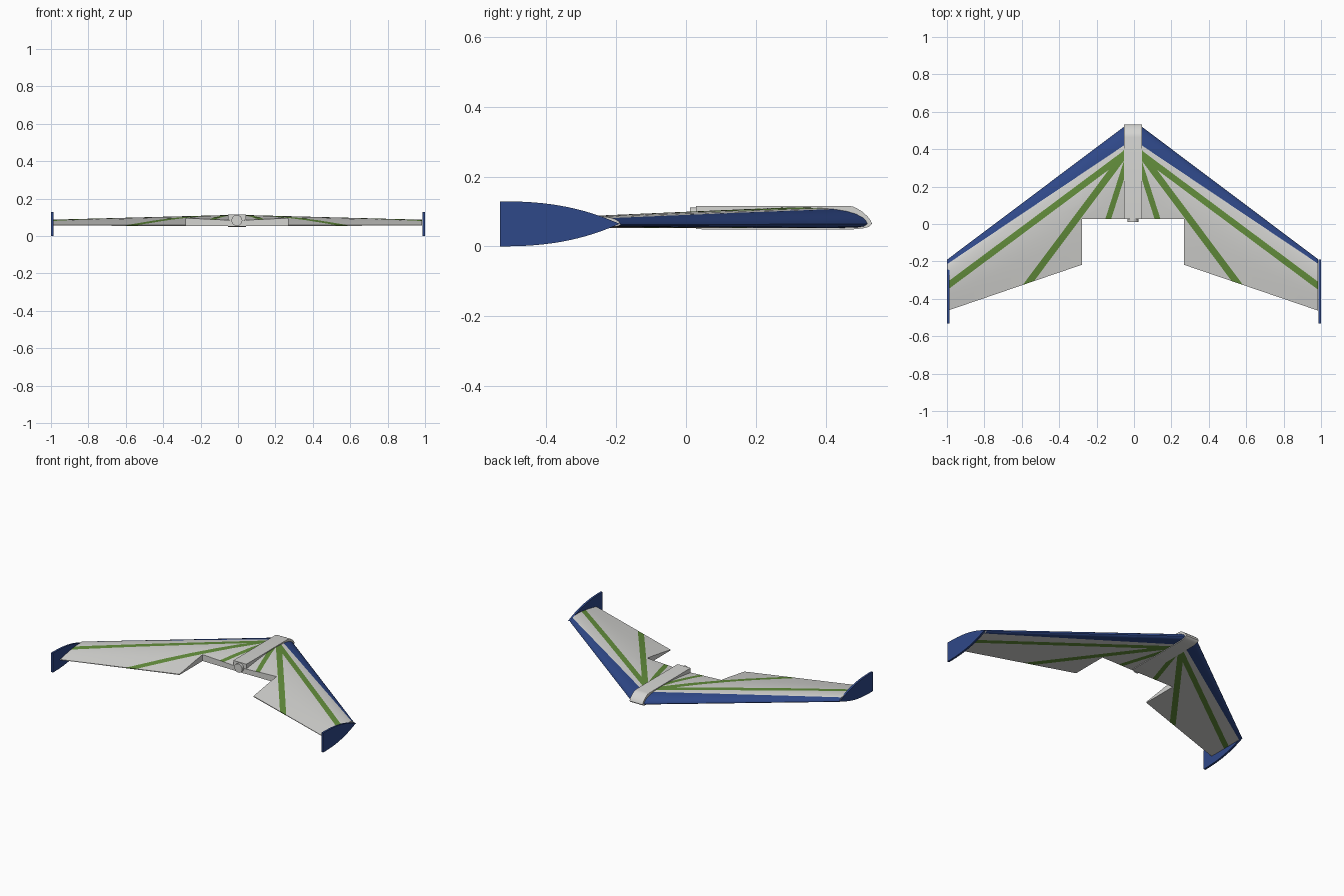
import bpy, bmesh, math
from mathutils import Vector

if "Cube" in bpy.data.objects:
    bpy.data.objects.remove(bpy.data.objects["Cube"])


def material(name, rgb):
    m = bpy.data.materials.new(name)
    m.diffuse_color = (*rgb, 1)
    m.use_nodes = True
    m.node_tree.nodes["Principled BSDF"].inputs["Base Color"].default_value = m.diffuse_color
    return m


GREY = material("light_grey", (0.66, 0.66, 0.64))
BLUE = material("deep_blue", (0.028, 0.065, 0.25))
GREEN = material("leaf_green", (0.125, 0.27, 0.045))

CX = -0.006                       # body centre line
ROOT, TIP, NOTCH_U, NOTCH_Y = 0.03, 0.99, 0.272, 0.026


def finish(name, bm, mats, angle=35):
    bmesh.ops.recalc_face_normals(bm, faces=bm.faces[:])
    me = bpy.data.meshes.new(name)
    bm.to_mesh(me)
    bm.free()
    for m in mats:
        me.materials.append(m)
    ob = bpy.data.objects.new(name, me)
    bpy.context.collection.objects.link(ob)
    bpy.ops.object.select_all(action='DESELECT')
    ob.select_set(True)
    bpy.context.view_layer.objects.active = ob
    bpy.ops.object.shade_smooth_by_angle(angle=math.radians(angle))
    return ob


def loft(rings):
    """Closed solid through a list of equal rings of points."""
    bm = bmesh.new()
    rows = [[bm.verts.new(p) for p in r] for r in rings]
    n = len(rows[0])
    for a, b in zip(rows, rows[1:]):
        for i in range(n):
            j = (i + 1) % n
            bm.faces.new((a[i], a[j], b[j], b[i]))
    bm.faces.new(rows[0])
    bm.faces.new(rows[-1][::-1])
    return bm


def slab(name, profile, x0, x1, mat, angle=35):
    """Side profile (y, z) extruded along x."""
    return finish(name, loft([[(x, y, z) for y, z in profile] for x in (x0, x1)]), [mat], angle)


# Aerofoil: (chord fraction, height fraction), over the top and back underneath
FOIL = [(0, .2), (.006, .36), (.02, .5), (.05, .68), (.09, .81), (.14, .9), (.2, .96),
        (.3, 1), (.4, .97), (.55, .83), (.7, .62), (.85, .36), (1, .1),
        (1, 0), (.6, 0), (.2, 0), (.05, .03), (.015, .09)]


def section(u):
    t = (u - 0.045) / 0.945
    mix = lambda a, b: a + (b - a) * t
    le, te = mix(0.522, -0.188), mix(-0.14, -0.463)
    base, height = mix(0.052, 0.056), mix(0.060, 0.031)
    return [(u, le - f * (le - te), base + h * height) for f, h in FOIL]


def cut(bm, co, no, trim=False):
    """Split by a plane; with trim, drop the far side and cap the opening."""
    geom = bm.verts[:] + bm.edges[:] + bm.faces[:]
    r = bmesh.ops.bisect_plane(bm, geom=geom, dist=1e-6, plane_co=co, plane_no=no,
                               clear_outer=trim)
    if trim:
        edges = [e for e in r["geom_cut"] if isinstance(e, bmesh.types.BMEdge)]
        bmesh.ops.contextual_create(bm, geom=edges)


def line(a, b):
    """Point and normal (towards the leading edge) of a line on the plan."""
    d = Vector((b[0] - a[0], b[1] - a[1], 0)).normalized()
    return Vector((a[0], a[1], 0)), Vector((-d.y, d.x, 0))


BLUE_LINE = line((0.045, 0.422), (0.99, -0.212))
STRIPES = [(line((0.05, 0.370), (0.99, -0.33)), 0.017),
           (line((0.05, 0.365), (0.562, -0.32)), 0.018),
           (line((0.025, 0.36), (0.132, 0.026)), 0.015)]


def wing_panel(name, side, inner):
    bm = loft([section(ROOT + (TIP - ROOT) * i / 8) for i in range(9)])
    # notch in the trailing edge
    cut(bm, (NOTCH_U, 0, 0), (1 if inner else -1, 0, 0), True)
    if inner:
        cut(bm, (0, NOTCH_Y, 0), (0, -1, 0), True)
    # paint lines cut into the skin
    cut(bm, *BLUE_LINE)
    for (co, no), w in STRIPES:
        cut(bm, co + no * w, no)
        cut(bm, co - no * w, no)
    for f in bm.faces:
        c = f.calc_center_median()
        c.z = 0
        if abs(f.normal.x) > 0.95 or (inner and c.y < NOTCH_Y + 1e-4):
            continue
        if (c - BLUE_LINE[0]).dot(BLUE_LINE[1]) > 0:
            f.material_index = 1
        elif any(abs((c - co).dot(no)) < w for (co, no), w in STRIPES):
            f.material_index = 2
    for v in bm.verts:
        v.co.x = CX + side * v.co.x
    finish(name, bm, [GREY, BLUE, GREEN])


# Wing tip fin outline: half height swells from a point to a tall rear edge
steps = [i / 14 for i in range(15)]
fin_top = [(-0.533 + 0.343 * s, 0.064 + 0.065 * (1 - s ** 2.4)) for s in steps]
fin = fin_top + [(y, 0.129 - z) for y, z in fin_top[-2::-1]]
fin[14] = (-0.19, 0.0645)

for side, label in ((-1, "left"), (1, "right")):
    wing_panel(label + "_inner_wing", side, True)
    wing_panel(label + "_outer_wing", side, False)
    slab(label + "_tip_fin", fin, side * 0.987, side * 1.0, BLUE)

# Central body with rounded nose
body = [(0.028, 0.050), (0.06, 0.048), (0.47, 0.048), (0.505, 0.051), (0.525, 0.056),
        (0.533, 0.064), (0.530, 0.073), (0.521, 0.085), (0.507, 0.098), (0.490, 0.109),
        (0.478, 0.114), (0.465, 0.116), (0.028, 0.116)]
slab("body", body, CX - 0.048, CX + 0.048, GREY)

# Round motor mount at the rear
ring = [(CX + 0.029 * math.cos(a), 0.083 + 0.029 * math.sin(a))
        for a in (i * math.tau / 32 for i in range(32))]
finish("motor_mount", loft([[(x, y, z) for x, z in ring] for y in (0.011, 0.06)]), [GREY])
